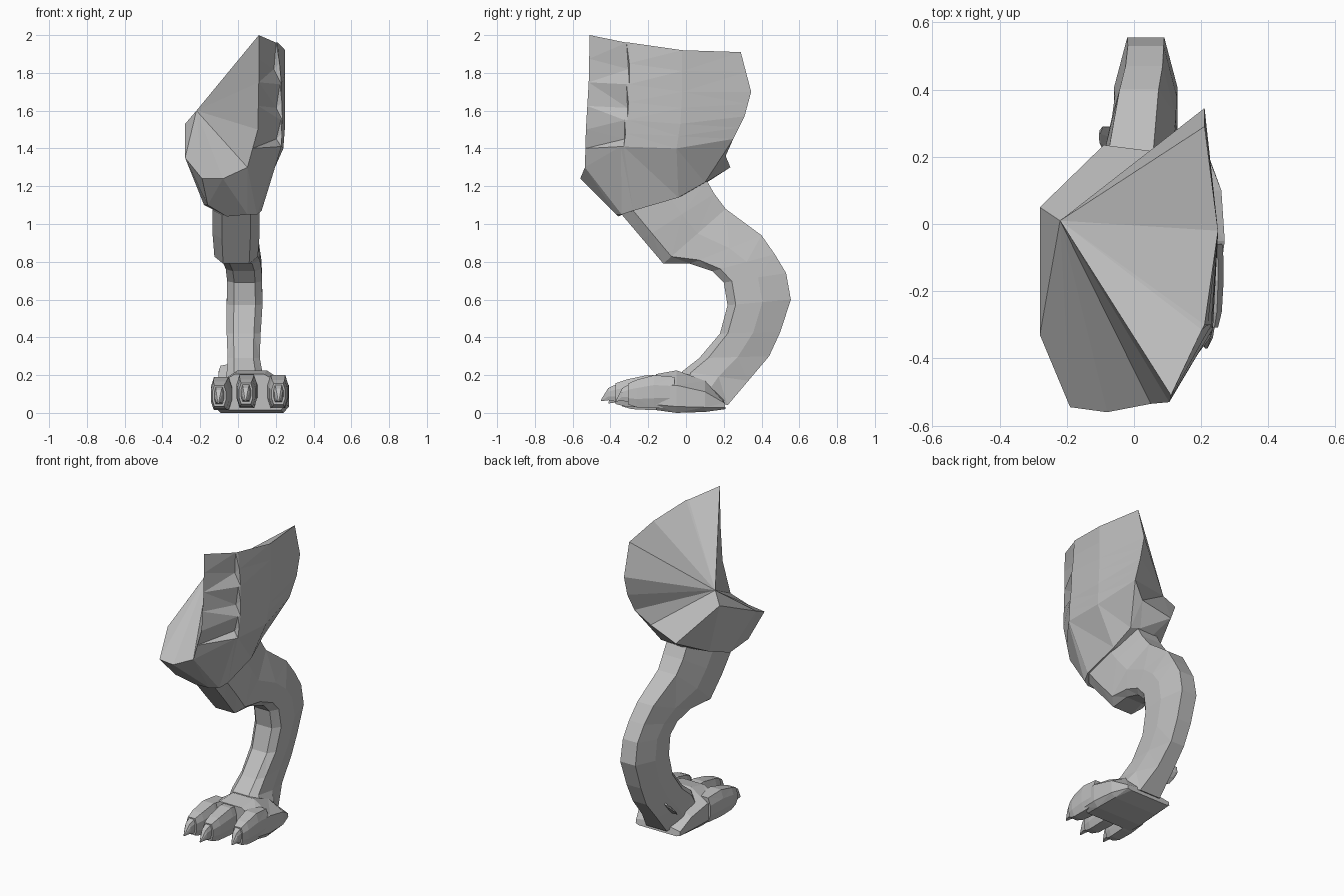
import bpy, bmesh
from mathutils import Vector

old = bpy.data.objects.get("Cube")
if old:
    bpy.data.objects.remove(old, do_unlink=True)

# One plain grey for the whole model
GREY = (0.52, 0.52, 0.52, 1)
mat = bpy.data.materials.new("plain_grey")
mat.use_nodes = True
mat.diffuse_color = GREY
mat.node_tree.nodes["Principled BSDF"].inputs["Base Color"].default_value = GREY


def finish(name, bm):
    """Turn a bmesh into a flat-shaded object."""
    bmesh.ops.triangulate(bm, faces=bm.faces[:])
    bmesh.ops.recalc_face_normals(bm, faces=bm.faces[:])
    mesh = bpy.data.meshes.new(name)
    bm.to_mesh(mesh)
    bm.free()
    mesh.materials.append(mat)
    obj = bpy.data.objects.new(name, mesh)
    bpy.context.collection.objects.link(obj)


def bridge(bm, a, b, closed=True):
    n = len(a)
    for i in range(n if closed else n - 1):
        j = (i + 1) % n
        bm.faces.new((a[i], a[j], b[j], b[i]))


def section(cx, w, lo, hi, ends=(0.7, 0.7), sides=(0.3, 0.7)):
    """Eight-sided ring between two (y, z) points, w wide to each side."""
    lo, hi = Vector(lo), Vector(hi)
    half = [(0, ends[0]), (sides[0], 1), (sides[1], 1), (1, ends[1])]
    loop = half + [(t, -k) for t, k in reversed(half)]
    return [(cx + k * w, *lo.lerp(hi, t)) for t, k in loop]


def loft(name, rings):
    bm = bmesh.new()
    loops = [[bm.verts.new(p) for p in ring] for ring in rings]
    for a, b in zip(loops, loops[1:]):
        bridge(bm, a, b)
    bm.faces.new(loops[0])
    bm.faces.new(loops[-1])
    finish(name, bm)


# Thigh: curved outer wall, with a fan of faces running to an inner apex
wall = [
    [(.11, -.51, 2), (.21, -.3, 1.96), (.25, -.02, 1.92), (.21, .29, 1.91)],
    [(.11, -.515, 1.75), (.23, -.3, 1.74), (.25, -.02, 1.7), (.21, .345, 1.7)],
    [(.105, -.53, 1.5), (.235, -.31, 1.55), (.25, -.03, 1.53), (.21, .31, 1.57)],
    [(.05, -.535, 1.3), (.23, -.33, 1.41), (.24, -.05, 1.4), (.2, .25, 1.45)],
]


def add_crease(row, offset):
    """Insert the groove point between front strip and outer wall."""
    row = [Vector(p) for p in row]
    return [row[0], row[1] + Vector(offset)] + row[1:]


rows = [add_crease(wall[0], (-.008, -.015, 0))]
for upper, lower in zip(wall, wall[1:]):
    mid = [Vector(p).lerp(Vector(q), 0.5) for p, q in zip(upper, lower)]
    rows += [add_crease(mid, (-.03, -.005, -.03)), add_crease(lower, (-.008, -.015, 0))]

hip_ring = rows[-1] + [(.11, .21, 1.36), (-.09, .235, 1.3), (-.28, .05, 1.53),
                       (-.28, -.33, 1.35), (-.19, -.545, 1.24), (-.08, -.56, 1.24)]
knee_ring = [(.05, -.37, 1.05), (.1, -.34, 1.05), (.125, -.28, 1.07), (.125, -.04, 1.14),
             (.11, .1, 1.22), (.05, .12, 1.23), (-.05, .11, 1.22), (-.17, 0, 1.18),
             (-.18, -.2, 1.1), (-.16, -.42, 1.1), (-.06, -.36, 1.04)]

bm = bmesh.new()
grid = [[bm.verts.new(p) for p in row] for row in rows[:-1]]
hip = [bm.verts.new(p) for p in hip_ring]
knee = [bm.verts.new(p) for p in knee_ring]
apex = bm.verts.new((-.22, .01, 1.6))
for a, b in zip(grid, grid[1:] + [hip[:5]]):
    bridge(bm, a, b, closed=False)
bridge(bm, hip, knee)
bm.faces.new(knee)
rim = grid[0] + [r[-1] for r in grid[1:]] + hip[4:] + [hip[0]] + [r[0] for r in grid[:0:-1]]
for i, v in enumerate(rim):
    bm.faces.new((v, rim[(i + 1) % len(rim)], apex))
finish("thigh", bm)

# Shank: bent tube, each entry is centre x, half width, front point, back point
shank = [
    (-.01, .1, (-.3, 1.15), (.06, 1.28)),
    (-.01, .125, (-.34, 1.05), (.11, 1.23)),
    (-.01, .125, (-.23, .92), (.15, 1.16)),
    (-.01, .115, (-.12, .79), (.21, 1.08)),
    (.015, .1, (.02, .79), (.4, .94)),
    (.03, .095, (.14, .75), (.47, .84)),
    (.035, .092, (.2, .69), (.53, .74)),
    (.035, .095, (.22, .57), (.555, .6)),
    (.03, .09, (.18, .42), (.5, .43)),
    (.03, .085, (.07, .29), (.44, .3)),
    (.035, .095, (-.02, .22), (.33, .17)),
    (.06, .13, (-.04, .16), (.22, .04)),
]
loft("shank", [section(*s, ends=(.6, .58), sides=(.13, .55)) for s in shank])

# Foot body: broad flat sole under a narrow instep, from heel to toe roots
foot = [
    (.06, .16, (.21, .02), (.2, .07)),
    (.075, .185, (.1, .005), (.1, .17)),
    (.075, .195, (-.05, 0), (-.05, .225)),
    (.06, .195, (-.16, .015), (-.16, .205)),
]
loft("foot", [section(*s, ends=(.85, .4), sides=(.15, .65)) for s in foot])


# Three toes with drooping claws
def toe(name, root_x, tip_x, length, lift):
    def at(t, w, low, high):
        y = -.06 - length * t
        return section(root_x + (tip_x - root_x) * t, w, (y, low + lift), (y, high + lift))

    loft(name + "_toe", [at(0, .055, .02, .18), at(.35, .055, .015, .19),
                         at(.65, .048, .02, .165), at(.8, .036, .035, .145)])
    loft(name + "_claw", [at(.76, .028, .045, .145), at(.9, .02, .055, .12),
                          at(1, .004, .05, .058)])


toe("right", -.08, -.105, .35, 0)
toe("middle", .05, .04, .39, .012)
toe("left", .21, .215, .31, .01)

# Small spur on the inner side of the ankle
loft("ankle_spur", [section(-.01, .04, (.18, .15), (.28, .26)),
                    section(-.075, .025, (.22, .17), (.29, .25)),
                    section(-.098, .006, (.24, .19), (.28, .22))])
